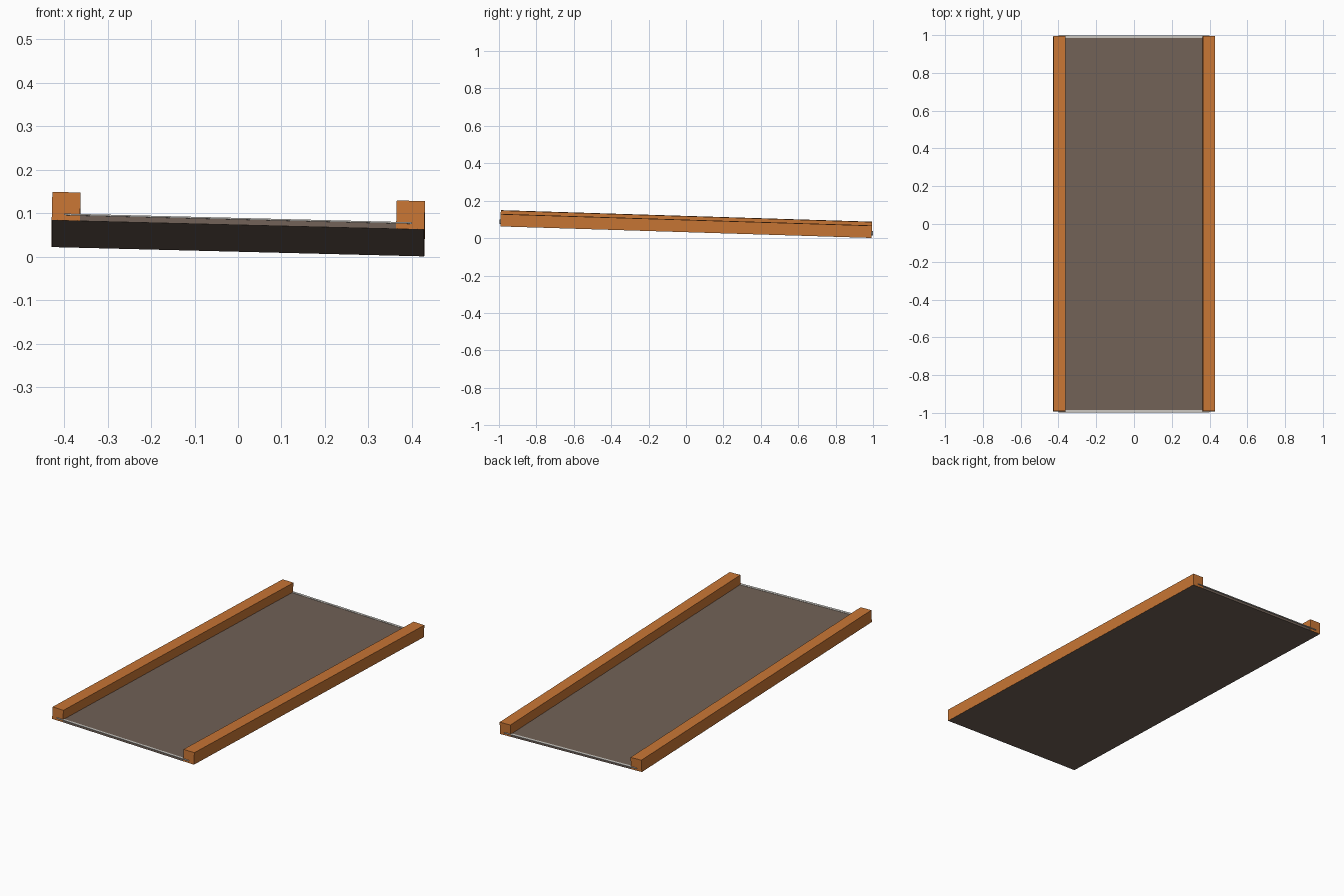
import bpy
import bmesh
from mathutils import Matrix, Vector

if "Cube" in bpy.data.objects:
    bpy.data.objects.remove(bpy.data.objects["Cube"])


def material(name, rgb):
    mat = bpy.data.materials.new(name)
    mat.use_nodes = True
    colour = (*rgb, 1.0)
    mat.diffuse_color = colour
    mat.node_tree.nodes["Principled BSDF"].inputs["Base Color"].default_value = colour
    return mat


wood = material("orange wood", (0.58, 0.18, 0.035))
board = material("grey brown board", (0.165, 0.12, 0.095))
metal = material("pale metal", (0.6, 0.58, 0.54))

# The whole tray leans gently down to the left and to the back
tilt = (Matrix.Translation((0, 0, 0.043))
        @ Matrix.Rotation(-0.031, 4, "X") @ Matrix.Rotation(0.025, 4, "Y"))


def box(name, low, high, mat):
    low, high = Vector(low), Vector(high)
    bm = bmesh.new()
    bmesh.ops.create_cube(bm, size=1)
    bmesh.ops.scale(bm, vec=high - low, verts=bm.verts)
    bmesh.ops.translate(bm, vec=(low + high) / 2, verts=bm.verts)
    bm.transform(tilt)
    mesh = bpy.data.meshes.new(name)
    bm.to_mesh(mesh)
    bm.free()
    mesh.materials.append(mat)
    obj = bpy.data.objects.new(name, mesh)
    bpy.context.collection.objects.link(obj)


# Flat board, its underside just covering the rails
box("board", (-0.428, -0.992, -0.0005), (0.428, 0.992, 0.014), board)

# Side rails and end trims
for side, x in (("left", 0.396), ("right", -0.396)):
    box(side + "_rail", (x - 0.0325, -0.993, 0), (x + 0.0325, 0.993, 0.065), wood)
for end, y in (("front", -0.992), ("back", 0.992)):
    box(end + "_trim", (-0.4, y - 0.007, 0.012), (0.4, y + 0.007, 0.0155), metal)
